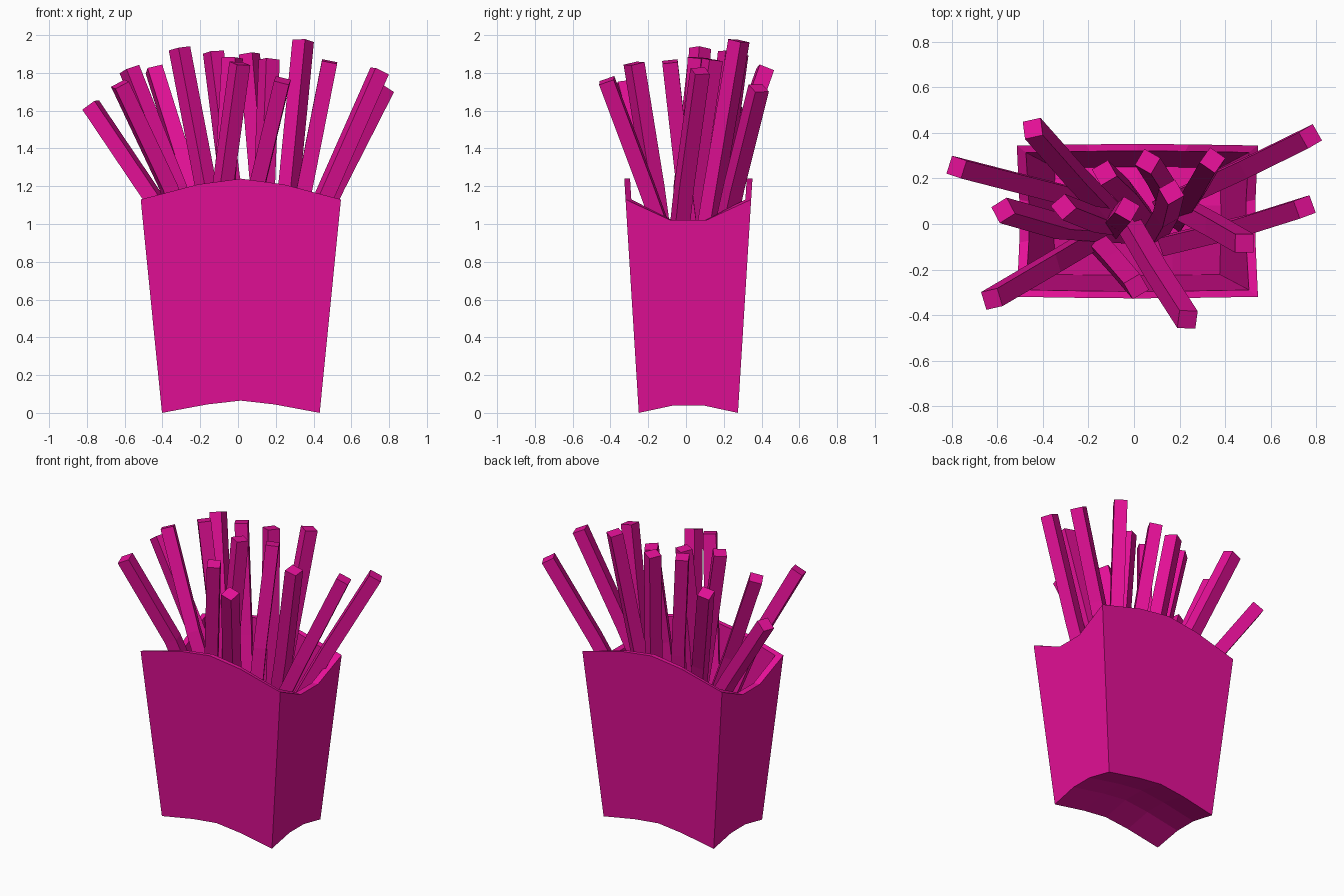
import bpy, bmesh, math
from mathutils import Vector, Matrix

if "Cube" in bpy.data.objects:
    bpy.data.objects.remove(bpy.data.objects["Cube"])

pink = bpy.data.materials.new("pink")
pink.diffuse_color = (0.78, 0.005, 0.31, 1)
pink.use_nodes = True
pink.node_tree.nodes["Principled BSDF"].inputs["Base Color"].default_value = pink.diffuse_color
CX, CY = 0.015, 0.0125


def finish(name, bm):
    bmesh.ops.recalc_face_normals(bm, faces=bm.faces)
    me = bpy.data.meshes.new(name)
    bm.to_mesh(me)
    bm.free()
    me.materials.append(pink)
    ob = bpy.data.objects.new(name, me)
    bpy.context.collection.objects.link(ob)


# Carton: tapered shell with arched front/back rims, dipped sides and arched base
U = [-1, -0.42, 0, 0.42, 1]
V = [-1, -0.29, 0.29, 1]
ARCH = [0, 0.045, 0.065, 0.045, 0]      # base rise along x
SIDE = [0, 0.04, 0.04, 0]               # base rise along y
RIM_X = [1.13, 1.21, 1.24, 1.21, 1.13]
RIM_Y = [1.13, 1.02, 1.02, 1.13]
ring = ([(i, 0) for i in range(4)] + [(4, j) for j in range(3)]
        + [(i, 3) for i in range(4, 0, -1)] + [(0, j) for j in range(3, 0, -1)])

bm = bmesh.new()


def skin(bottom, top, lift):
    """One wall layer plus its arched floor; returns the rim loop."""
    def place(i, j, z):
        t = z / 1.13
        hx = bottom[0] + (top[0] - bottom[0]) * t
        hy = bottom[1] + (top[1] - bottom[1]) * t
        return bm.verts.new((CX + U[i] * hx, CY + V[j] * hy, z))
    grid = {(i, j): place(i, j, ARCH[i] + SIDE[j] + lift)
            for i in range(5) for j in range(4)}
    for i in range(4):
        for j in range(3):
            bm.faces.new([grid[i, j], grid[i + 1, j], grid[i + 1, j + 1], grid[i, j + 1]])
    rim = [place(i, j, RIM_X[i] if j in (0, 3) else RIM_Y[j]) for i, j in ring]
    for k in range(len(ring)):
        n = (k + 1) % len(ring)
        bm.faces.new([grid[ring[k]], grid[ring[n]], rim[n], rim[k]])
    return rim


outer = skin((0.4175, 0.2625), (0.53, 0.3325), 0)
inner = skin((0.357, 0.232), (0.49, 0.302), 0.04)
for k in range(len(outer)):
    n = (k + 1) % len(outer)
    bm.faces.new([outer[k], outer[n], inner[n], inner[k]])
finish("carton", bm)


# Fries: square sticks swept through base, middle and tip
def fry(index, roll, *points):
    pts = [Vector(p) for p in points]
    bm = bmesh.new()
    loops = []
    for k, p in enumerate(pts):
        d = (pts[min(k + 1, len(pts) - 1)] - pts[max(k - 1, 0)]).normalized()
        rot = Vector((0, 0, 1)).rotation_difference(d).to_matrix()
        rot = rot @ Matrix.Rotation(math.radians(roll), 3, 'Z')
        loops.append([bm.verts.new(p + rot @ Vector((x * 0.041, y * 0.041, 0)))
                      for x, y in ((-1, -1), (1, -1), (1, 1), (-1, 1))])
    for a, b in zip(loops, loops[1:]):
        for k in range(4):
            n = (k + 1) % 4
            bm.faces.new([a[k], a[n], b[n], b[k]])
    bm.faces.new(loops[0])
    bm.faces.new(loops[-1])
    finish(f"fry_{index:02d}", bm)


FRIES = [
    (10, (-0.02, -0.04, 0.4), (-0.25, 0.20, 1.20), (-0.445, 0.42, 1.82)),
    (-18, (0.00, 0.05, 0.4), (-0.45, 0.165, 1.14), (-0.78, 0.25, 1.63)),
    (30, (-0.02, -0.03, 0.4), (-0.33, -0.01, 1.20), (-0.575, 0.06, 1.82)),
    (15, (-0.10, -0.02, 0.4), (-0.37, -0.18, 1.20), (-0.625, -0.33, 1.74)),
    (40, (-0.02, 0.00, 0.4), (-0.17, 0.02, 1.20), (-0.31, 0.075, 1.93)),
    (30, (0.05, 0.02, 0.4), (-0.04, 0.14, 1.20), (-0.13, 0.225, 1.91)),
    (-30, (-0.10, -0.02, 0.4), (-0.07, 0.02, 1.20), (-0.03, 0.065, 1.88)),
    (30, (-0.18, -0.06, 0.4), (-0.08, -0.17, 1.20), (0.01, -0.275, 1.85)),
    (-30, (0.18, 0.06, 0.4), (0.12, 0.18, 1.20), (0.06, 0.275, 1.90)),
    (30, (0.10, -0.03, 0.4), (0.14, 0.04, 1.20), (0.165, 0.14, 1.87)),
    (-35, (0.19, 0.02, 0.4), (0.27, 0.15, 1.20), (0.345, 0.28, 1.97)),
    (-5, (-0.07, 0.08, 0.4), (0.10, -0.21, 1.20), (0.235, -0.42, 1.76)),
    (0, (0.17, 0.09, 0.4), (0.355, -0.01, 1.20), (0.485, -0.085, 1.86)),
    (30, (0.13, 0.08, 0.4), (0.51, 0.255, 1.20), (0.775, 0.385, 1.72)),
    (20, (0.15, -0.09, 0.45), (0.48, -0.01, 1.20), (0.75, 0.075, 1.81)),
]
for index, (roll, *points) in enumerate(FRIES, 1):
    fry(index, roll, *points)
